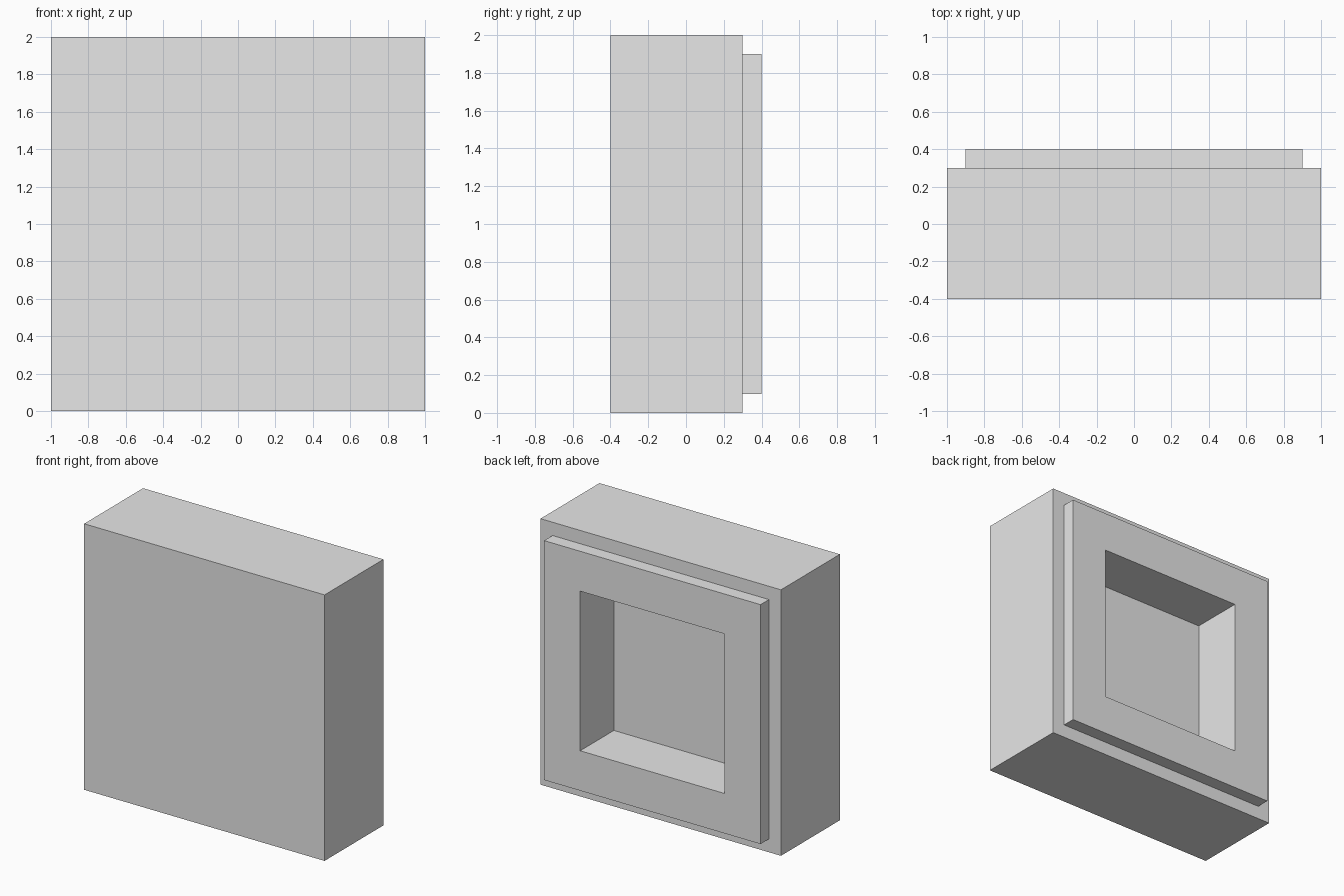
import bpy, bmesh
from mathutils import Vector

cube = bpy.data.objects.get("Cube")
if cube:
    bpy.data.objects.remove(cube, do_unlink=True)

# Plain grey finish
grey = bpy.data.materials.new("plain_grey")
grey.use_nodes = True
colour = (0.8, 0.8, 0.8, 1)
grey.diffuse_color = colour
bsdf = next(n for n in grey.node_tree.nodes if n.type == 'BSDF_PRINCIPLED')
bsdf.inputs["Base Color"].default_value = colour

# Main block, with its back face stepped in and out
bm = bmesh.new()
bmesh.ops.create_cube(bm, size=1)
for v in bm.verts:
    v.co = Vector((v.co.x * 2, v.co.y * 0.7 - 0.05, v.co.z * 2 + 1))
bm.faces.ensure_lookup_table()
back = max(bm.faces, key=lambda f: f.calc_center_median().y)


def inset(face, width):
    bmesh.ops.inset_region(bm, faces=[face], thickness=width, use_even_offset=True)


def push(face, distance):
    """Extrude a face along y and return the moved cap."""
    geom = bmesh.ops.extrude_face_region(bm, geom=[face])["geom"]
    cap = next(g for g in geom if isinstance(g, bmesh.types.BMFace))
    bmesh.ops.translate(bm, verts=cap.verts, vec=(0, distance, 0))
    if face.is_valid:
        bmesh.ops.delete(bm, geom=[face], context='FACES_ONLY')
    return cap


# Raised rear panel
inset(back, 0.1)
panel = push(back, 0.1)

# Square recess
inset(panel, 0.3)
push(panel, -0.4)

bmesh.ops.recalc_face_normals(bm, faces=bm.faces)
mesh = bpy.data.meshes.new("recessed_block")
bm.to_mesh(mesh)
bm.free()
mesh.materials.append(grey)
block = bpy.data.objects.new("recessed_block", mesh)
bpy.context.collection.objects.link(block)
